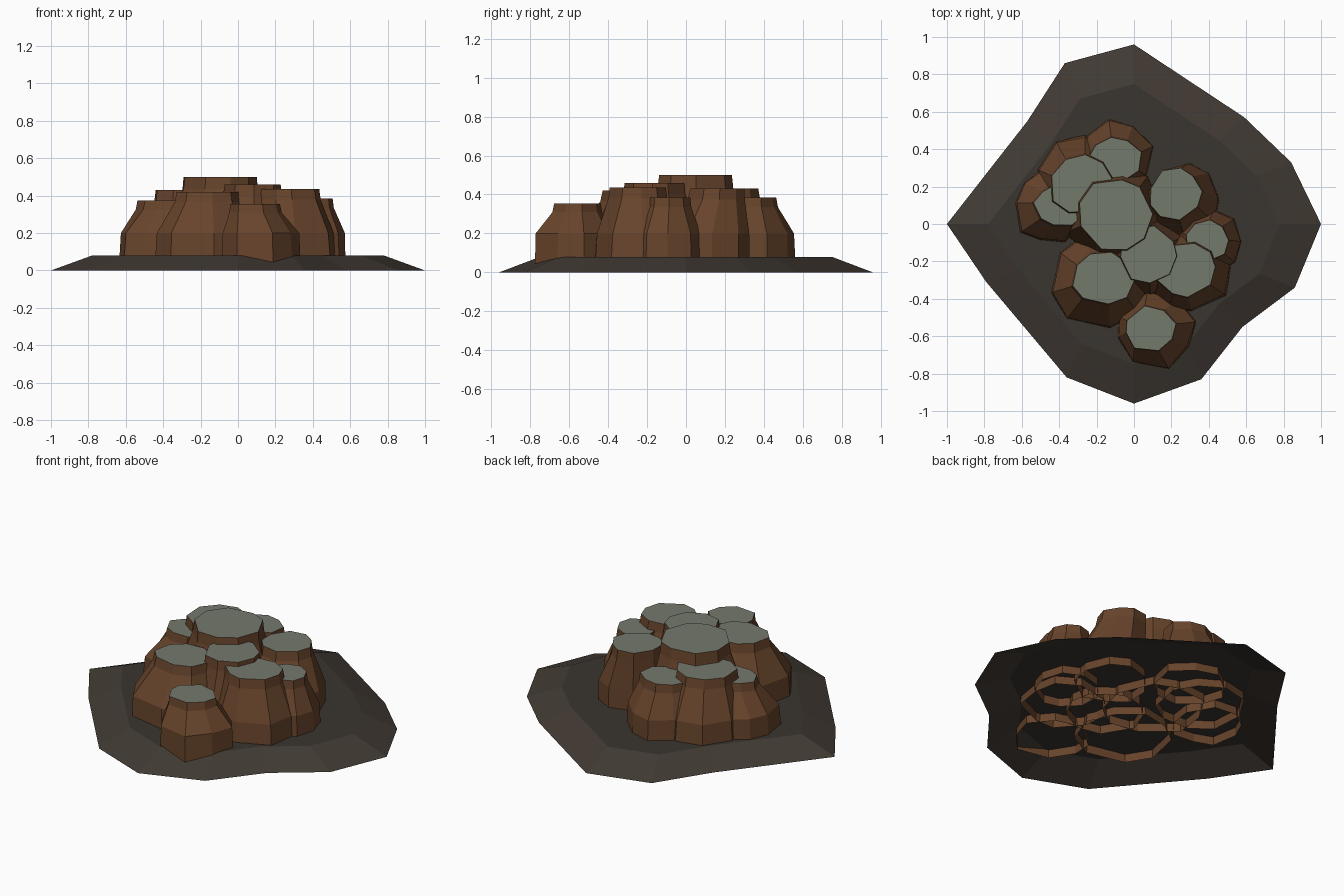
import bpy, bmesh, math, random

random.seed(4)
cube = bpy.data.objects.get("Cube")
if cube:
    bpy.data.objects.remove(cube, do_unlink=True)


def material(name, rgb):
    m = bpy.data.materials.new(name)
    m.use_nodes = True
    m.diffuse_color = (*rgb, 1)
    m.node_tree.nodes["Principled BSDF"].inputs["Base Color"].default_value = (*rgb, 1)
    return m


earth = material("dark_earth", (0.053, 0.042, 0.034))
soil = material("ground_soil", (0.042, 0.036, 0.029))
rock = material("brown_rock", (0.135, 0.057, 0.024))
moss = material("grey_green_top", (0.175, 0.192, 0.148))


def loft(name, rings, mats):
    """Join matching rings of points into an open-bottomed shell with a coloured cap."""
    bm = bmesh.new()
    loops = [[bm.verts.new(p) for p in ring] for ring in rings]
    n = len(loops[0])
    for low, high in zip(loops, loops[1:]):
        for i in range(n):
            j = (i + 1) % n
            bm.faces.new((low[i], low[j], high[j], high[i]))
    bm.faces.new(loops[-1]).material_index = 1
    mesh = bpy.data.meshes.new(name)
    bm.to_mesh(mesh)
    bm.free()
    for m in mats:
        mesh.materials.append(m)
    bpy.context.collection.objects.link(bpy.data.objects.new(name, mesh))


# Hollow ground slab with sloping rim
outline = [(1, 0), (.84, .33), (.59, .57), (0, .96), (-.37, .86), (-.57, .55), (-1, 0),
           (-.79, -.31), (-.36, -.82), (0, -.96), (.36, -.83), (.58, -.55), (.86, -.34)]
loft("ground_slab", [[(x * s, y * s, z) for x, y in outline]
                     for s, z in ((1, 0), (.78, .08))], [earth, soil])


# Flat-topped rock column: flared skirt, tapering shoulder, upright rim
def column(name, x, y, rx, ry, top, skirt, sides=9, lean=(0, 0)):
    turn = random.uniform(0, math.tau)
    wobble = [(random.uniform(-.17, .17), random.uniform(.95, 1.06),
               random.uniform(.92, 1.06), random.uniform(.82, .97)) for _ in range(sides)]
    rings = []
    for level, z in enumerate((.03, .2, top * .87, top)):
        ring = []
        for i, (shift, near, far, waist) in enumerate(wobble):
            a = turn + math.tau * (i + shift) / sides
            b = (1, waist, .09, 0)[level]
            ring.append((x + lean[0] * b + math.cos(a) * (rx * near * (1 - b) + skirt * far * b),
                         y + lean[1] * b + math.sin(a) * (ry * near * (1 - b) + skirt * far * b), z))
        rings.append(ring)
    loft(name, rings, [rock, moss])


column("peak_column", -.1, .05, .2, .19, .50, .28)
column("left_column", -.28, .21, .17, .16, .43, .25, lean=(-.01, .01))
column("back_column", -.1, .345, .14, .12, .385, .205, lean=(0, .005))
column("far_left_column", -.39, .1, .14, .11, .375, .2, lean=(-.06, -.01))
column("back_right_column", .22, .16, .14, .135, .43, .21, lean=(.03, -.05))
column("far_right_column", .39, -.09, .115, .115, .385, .19, lean=(.01, -.01))
column("right_column", .275, -.24, .165, .145, .435, .24, lean=(.02, 0))
column("centre_column", .075, -.16, .155, .155, .46, .22)
column("front_left_column", -.165, -.295, .17, .14, .42, .265, lean=(-.01, 0))
column("front_column", .085, -.56, .135, .12, .355, .215, 8, lean=(.03, -.01))
